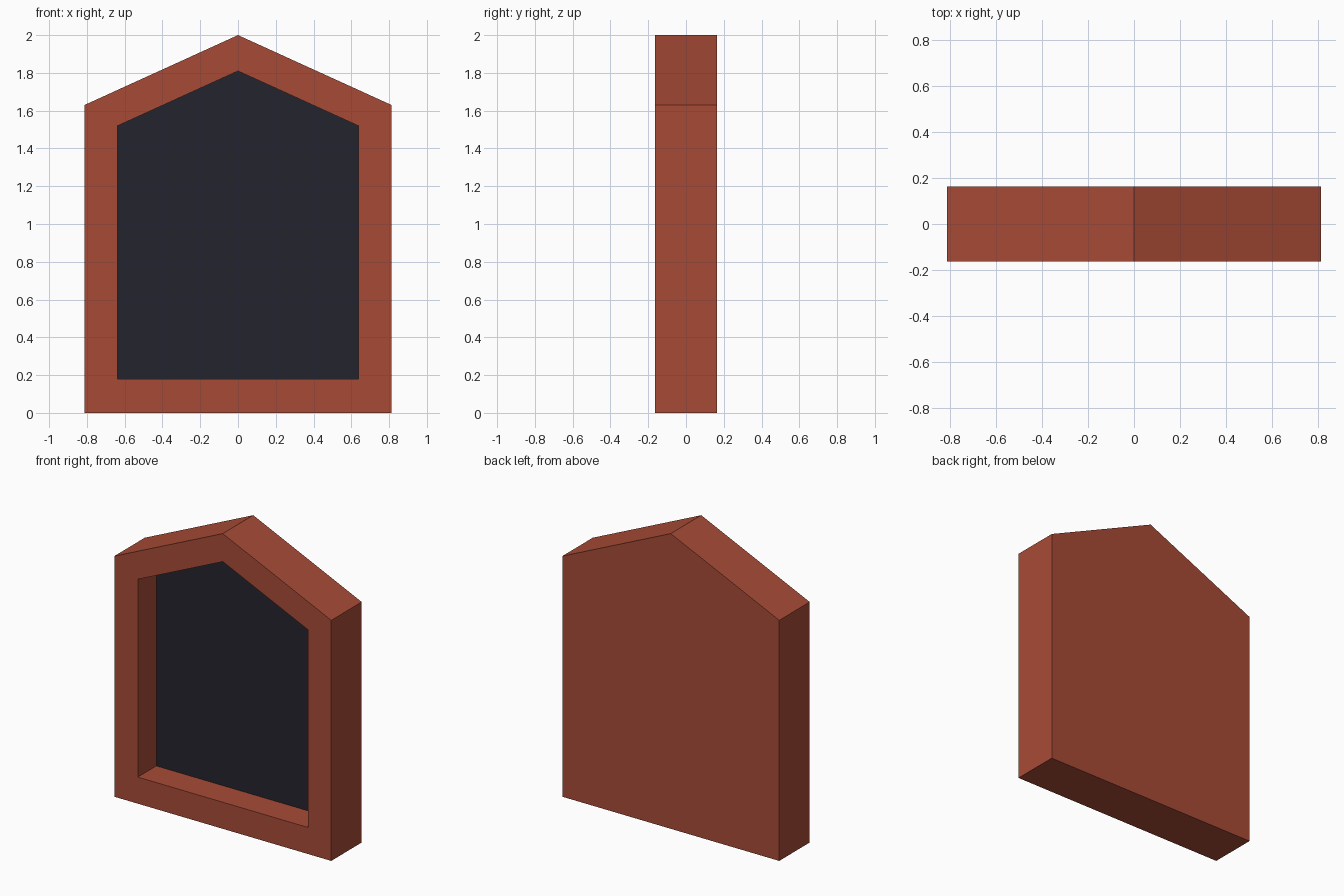
import bpy
import bmesh

if "Cube" in bpy.data.objects:
    bpy.data.objects.remove(bpy.data.objects["Cube"])

FRONT, BACK, RECESS = -0.163, 0.163, 0.035


def material(name, rgb):
    m = bpy.data.materials.new(name)
    m.diffuse_color = (*rgb, 1)
    m.use_nodes = True
    m.node_tree.nodes["Principled BSDF"].inputs["Base Color"].default_value = m.diffuse_color
    return m


def gable(half_width, bottom, eave, peak):
    """House-shaped outline, counter-clockwise seen from the front."""
    return [(-half_width, bottom), (half_width, bottom), (half_width, eave),
            (0, peak), (-half_width, eave)]


brick = material("brick_red", (0.39, 0.07, 0.037))
dark = material("dark_slate", (0.0175, 0.0175, 0.027))

outer = gable(0.813, 0.0, 1.63, 2.0)
inner = gable(0.637, 0.18, 1.52, 1.81)

# Rings running from the back, around the rim, into the recess
bm = bmesh.new()
rings = [[bm.verts.new((x, y, z)) for x, z in outline]
         for outline, y in ((outer, BACK), (outer, FRONT),
                            (inner, FRONT), (inner, RECESS))]
for a, b in zip(rings, rings[1:]):
    for i in range(5):
        j = (i + 1) % 5
        bm.faces.new((a[i], a[j], b[j], b[i]))

# Back wall and dark recess panel
bm.faces.new(rings[0])
bm.faces.new(rings[-1]).material_index = 1
bmesh.ops.recalc_face_normals(bm, faces=bm.faces)

mesh = bpy.data.meshes.new("gabled_frame")
bm.to_mesh(mesh)
bm.free()
mesh.materials.append(brick)
mesh.materials.append(dark)
bpy.context.collection.objects.link(bpy.data.objects.new("gabled_frame", mesh))
